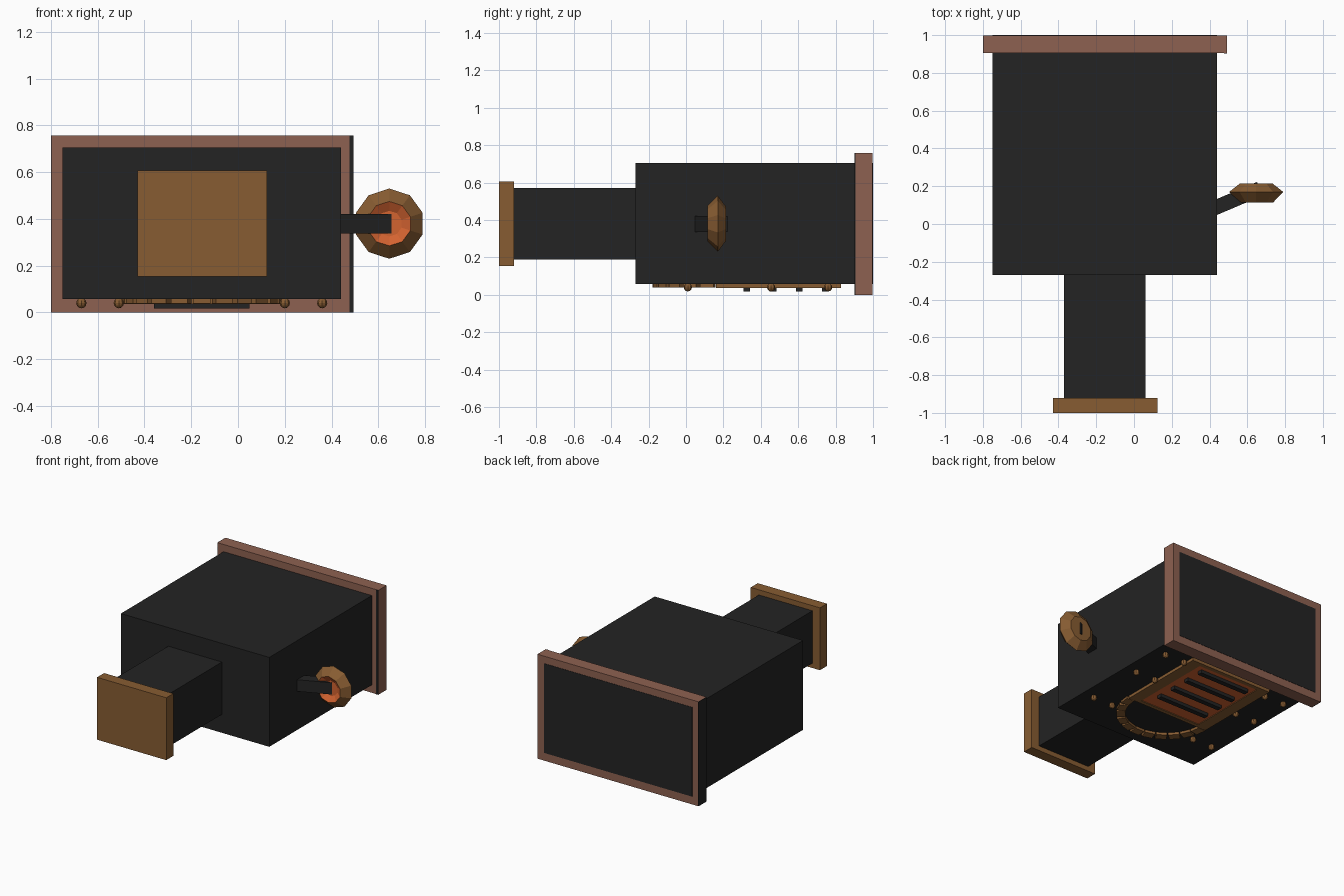
import bpy, bmesh, math
from mathutils import Matrix, Vector

if "Cube" in bpy.data.objects:
    bpy.data.objects.remove(bpy.data.objects["Cube"])


def material(name, rgb):
    m = bpy.data.materials.new(name)
    m.diffuse_color = (*rgb, 1)
    m.use_nodes = True
    m.node_tree.nodes["Principled BSDF"].inputs["Base Color"].default_value = m.diffuse_color
    return m


IRON = material("black iron", (0.017, 0.017, 0.017))
BRASS = material("aged brass", (0.245, 0.108, 0.032))
BASE = material("red brown stone", (0.27, 0.12, 0.082))
GLOW = material("ember orange", (0.65, 0.125, 0.03))


def finish(name, bm, *mats):
    bmesh.ops.recalc_face_normals(bm, faces=bm.faces)
    me = bpy.data.meshes.new(name)
    bm.to_mesh(me)
    bm.free()
    for m in mats:
        me.materials.append(m)
    ob = bpy.data.objects.new(name, me)
    bpy.context.collection.objects.link(ob)
    return ob


def add_box(bm, lo, hi, rot=None):
    lo, hi = Vector(lo), Vector(hi)
    mat = Matrix.Translation((lo + hi) / 2) @ (rot or Matrix()) @ Matrix.Diagonal((*(hi - lo), 1))
    bmesh.ops.create_cube(bm, size=1, matrix=mat)


def box(name, lo, hi, mat, rot=None):
    bm = bmesh.new()
    add_box(bm, lo, hi, rot)
    return finish(name, bm, mat)


# Firebox body, chimney and chimney cap
box("firebox", (-0.75, -0.27, 0.057), (0.44, 0.93, 0.705), IRON)
box("chimney", (-0.37, -0.93, 0.19), (0.06, -0.26, 0.57), IRON)
box("chimney_cap", (-0.43, -1.0, 0.155), (0.125, -0.92, 0.607), BRASS)

# Base slab with dark underside panel and dark edge strips
box("base_slab", (-0.797, 0.905, 0.0), (0.493, 0.998, 0.757), BASE)
box("base_panel", (-0.75, 0.99, 0.057), (0.44, 1.0, 0.705), IRON)
box("base_strip_right", (0.476, 0.902, 0.0), (0.493, 0.908, 0.757), IRON)
box("base_strip_left", (-0.8, 0.905, 0.0), (-0.795, 0.998, 0.757), IRON)

# Angled side arm
ang = math.radians(23)
box("side_arm", (0.352, 0.049, 0.337), (0.672, 0.127, 0.422), IRON,
    Matrix.Translation((0.007, 0.036, 0)) @ Matrix.Rotation(ang, 4, "Z"))

# Ten-sided side bell: turned ring with a glowing hollow at the front
profile = [(0.09, 0.215), (0.15, 0.17), (0.095, 0.115), (0.055, 0.14)]
N = 10
bm = bmesh.new()
rings = [[bm.verts.new((0.647 + r * math.sin(2 * math.pi * i / N), y,
                        0.38 + r * math.cos(2 * math.pi * i / N)))
          for i in range(N)] for r, y in profile]
bm.faces.new(rings[0])
for k in range(3):
    for i in range(N):
        j = (i + 1) % N
        f = bm.faces.new((rings[k][i], rings[k][j], rings[k + 1][j], rings[k + 1][i]))
        f.material_index = 1 if k == 2 else 0
bm.faces.new(rings[-1]).material_index = 1
finish("side_bell", bm, BRASS, GLOW)

# Fire door on the lower face: brass frame, glowing panel, dark grille bars
CX = -0.155
bm = bmesh.new()
for s in (-1, 1):
    a, b = sorted((CX + s * 0.25, CX + s * 0.335))
    add_box(bm, (a, 0.16, 0.036), (b, 0.83, 0.06))
for y in (0.16, 0.80):
    add_box(bm, (CX - 0.26, y, 0.036), (CX + 0.26, y + 0.03, 0.06))
finish("door_frame", bm, BRASS)
box("door_glow", (CX - 0.255, 0.18, 0.041), (CX + 0.255, 0.81, 0.06), GLOW)
bm = bmesh.new()
for i in range(4):
    y = 0.325 + 0.14 * i
    add_box(bm, (CX - 0.205, y - 0.018, 0.017), (CX + 0.205, y + 0.018, 0.045))
finish("grille_bars", bm, IRON)

# Arch of bricks around the round end of the door
bm = bmesh.new()
for i in range(11):
    t = math.pi * (i + 0.5) / 11
    c = Vector((CX + 0.31 * math.cos(t), 0.16 - 0.31 * math.sin(t), 0.05))
    h = Vector((0.03, 0.037, 0.011))
    add_box(bm, c - h, c + h, Matrix.Rotation(-t, 4, "Z"))
finish("arch_bricks", bm, BRASS)

# Rivets in two columns each side of the door
bm = bmesh.new()
for x in (-0.67, -0.51, 0.20, 0.36):
    for y in (0.01, 0.455, 0.76):
        bmesh.ops.create_uvsphere(bm, u_segments=8, v_segments=6, radius=0.022,
                                  matrix=Matrix.Translation((x, y, 0.04)))
finish("rivets", bm, BRASS)
